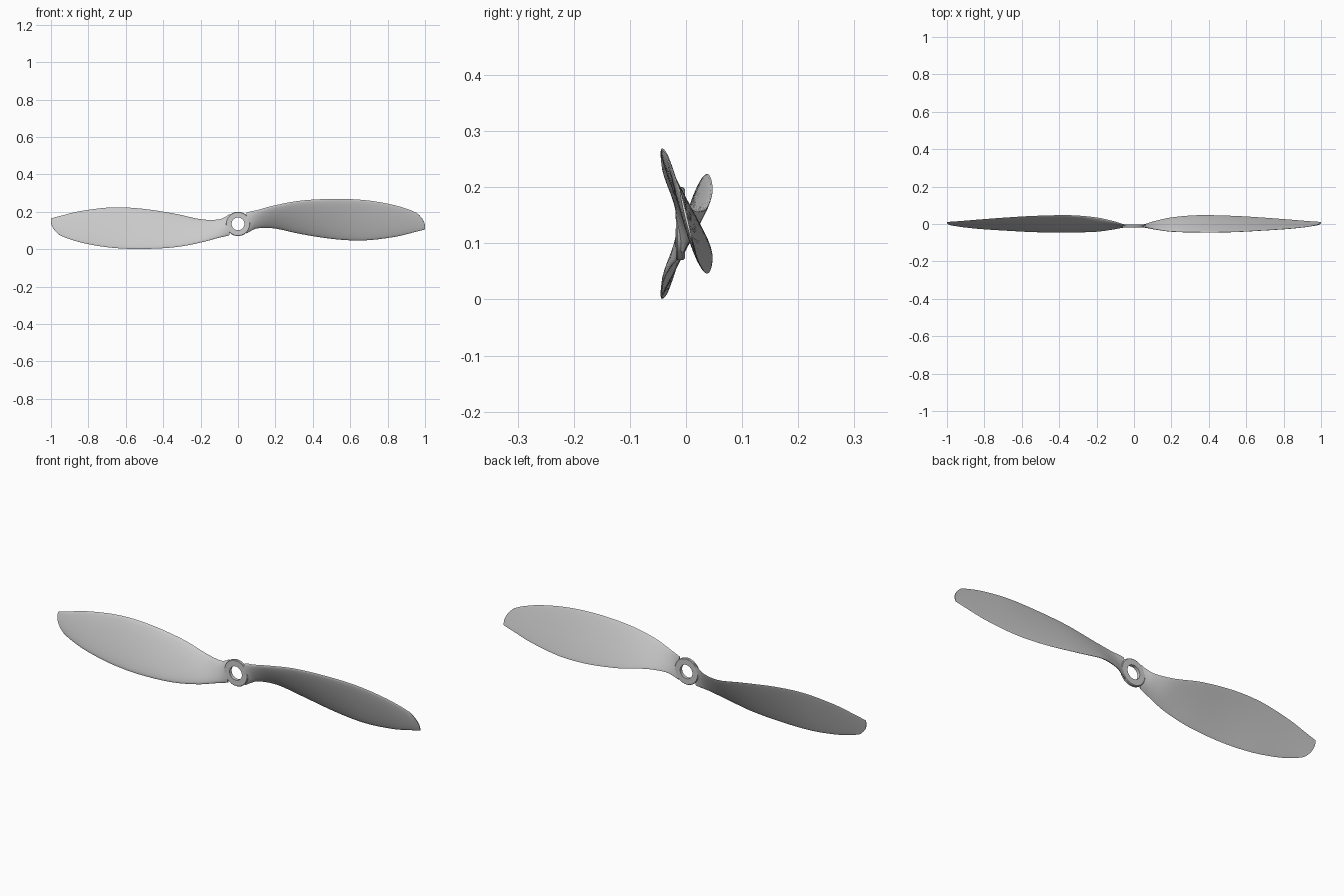
import bpy, bmesh, math
from mathutils import Vector, Matrix

if "Cube" in bpy.data.objects:
    bpy.data.objects.remove(bpy.data.objects["Cube"])

CZ = 0.135   # hub height

# Blade stations: x_top, z_top, y_top, x_low, z_low, y_low, thickness
ST = [
    (0.045, 0.195, -0.013, 0.045, 0.082, -0.005, 0.012),
    (0.07, 0.202, -0.018, 0.07, 0.098, 0.003, 0.013),
    (0.11, 0.211, -0.027, 0.11, 0.112, 0.015, 0.015),
    (0.20, 0.235, -0.040, 0.20, 0.110, 0.035, 0.017),
    (0.34, 0.260, -0.044, 0.34, 0.080, 0.047, 0.016),
    (0.52, 0.269, -0.043, 0.52, 0.053, 0.044, 0.014),
    (0.68, 0.262, -0.035, 0.68, 0.047, 0.035, 0.012),
    (0.82, 0.239, -0.026, 0.84, 0.066, 0.023, 0.010),
    (0.91, 0.213, -0.017, 0.94, 0.090, 0.015, 0.007),
    (0.955, 0.194, -0.010, 0.999, 0.105, 0.011, 0.004),
]
SUB, N = 5, 14


def spline(pts, sub):
    # Catmull-Rom through the stations
    out = []
    for i in range(len(pts) - 1):
        p = [pts[max(0, min(len(pts) - 1, i + k))] for k in (-1, 0, 1, 2)]
        for j in range(sub):
            t = j / sub
            out.append([0.5 * (2 * b + (c - a) * t + (2 * a - 5 * b + 4 * c - d) * t * t
                               + (3 * b - a - 3 * c + d) * t ** 3) for a, b, c, d in zip(*p)])
    out.append(list(pts[-1]))
    return out


def section(st, f):
    # Airfoil loop: rounded front face, nearly flat back face
    top, low, th = Vector((st[0], st[2], st[1])), Vector((st[3], st[5], st[4])), st[6]
    chord = low - top
    nrm = Vector((0, -chord.z, chord.y)).normalized()
    if nrm.y > 0:
        nrm = -nrm
    bulge = 0.016 * max(0, (f - 0.8) / 0.2) ** 2
    loop = []
    for k in range(2 * N):
        a = math.pi * k / N
        t = 0.5 - 0.5 * math.cos(a)
        h = math.sin(a) * (0.75 if k < N else 0.25) * th
        p = top + chord * t + nrm * h
        p.x += bulge * 4 * t * (1 - t)
        loop.append(p)
    return loop


def finish(bm, name):
    bmesh.ops.recalc_face_normals(bm, faces=bm.faces[:])
    me = bpy.data.meshes.new(name)
    bm.to_mesh(me)
    bm.free()
    ob = bpy.data.objects.new(name, me)
    bpy.context.collection.objects.link(ob)
    bpy.ops.object.select_all(action='DESELECT')
    ob.select_set(True)
    bpy.context.view_layer.objects.active = ob
    bpy.ops.object.shade_smooth_by_angle(angle=math.radians(40))
    return ob


def blade(name, turn):
    bm = bmesh.new()
    sts = spline(ST, SUB)
    rings = [[bm.verts.new(p) for p in section(s, i / (len(sts) - 1))]
             for i, s in enumerate(sts)]
    m = 2 * N
    for a, b in zip(rings, rings[1:]):
        for k in range(m):
            bm.faces.new((a[k], a[(k + 1) % m], b[(k + 1) % m], b[k]))
    # end caps as strips across the thickness
    for r in (rings[0], rings[-1]):
        for k in range(N):
            q = [r[k], r[k + 1], r[(m - k - 1) % m], r[(m - k) % m]]
            bm.faces.new(list(dict.fromkeys(q)))
    c = Vector((0, 0, CZ))
    bmesh.ops.rotate(bm, verts=bm.verts[:], cent=c, matrix=Matrix.Rotation(turn, 3, 'Y'))
    return finish(bm, name)


# Two blades, half a turn apart
blade("right_blade", 0)
blade("left_blade", math.pi)

# Hub ring with a round bore, lathed around the y axis
bm = bmesh.new()
prof = [(0.034, -0.018), (0.062, -0.018), (0.065, -0.015),
        (0.065, -0.005), (0.062, -0.002), (0.034, -0.002)]
SEG = 40
rings = []
for i in range(SEG):
    a = 2 * math.pi * i / SEG
    rings.append([bm.verts.new((r * math.cos(a), y, CZ + r * math.sin(a))) for r, y in prof])
for i in range(SEG):
    a, b = rings[i], rings[(i + 1) % SEG]
    for k in range(len(prof)):
        n = (k + 1) % len(prof)
        bm.faces.new((a[k], a[n], b[n], b[k]))
finish(bm, "hub_ring")
